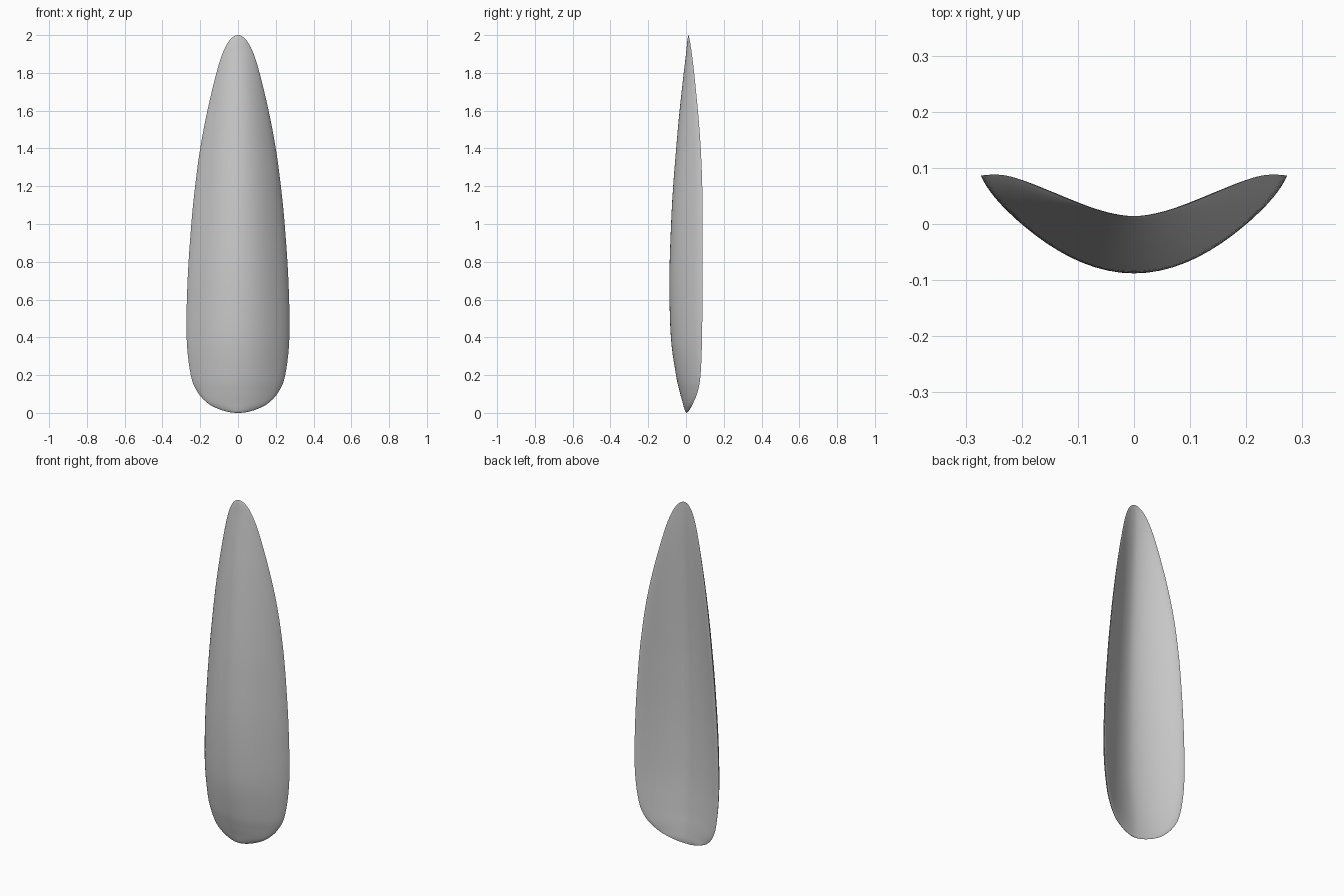
import bpy
import bmesh
import math
from mathutils import Vector

cube = bpy.data.objects.get("Cube")
if cube:
    bpy.data.objects.remove(cube, do_unlink=True)

# Blade stations: height, half width, front ridge y, side edge y, back hollow y
STATIONS = [
    (0, 0, .005, .005, .005),
    (.006, .055, -.003, .011, .007),
    (.025, .113, -.01, .024, .008),
    (.055, .165, -.018, .039, .006),
    (.11, .214, -.033, .061, .001),
    (.2, .25, -.053, .077, -.008),
    (.4, .272, -.08, .085, -.022),
    (.7, .267, -.088, .087, -.028),
    (1, .247, -.079, .088, -.024),
    (1.2, .227, -.068, .086, -.018),
    (1.4, .2, -.052, .078, -.009),
    (1.6, .162, -.034, .063, .001),
    (1.8, .114, -.012, .043, .01),
    (1.9, .083, 0, .031, .013),
    (1.96, .054, .006, .022, .014),
    (1.99, .027, .01, .016, .014),
    (2, 0, .014, .014, .014),
]
STEPS = 5      # rows between stations
HALF = 18      # columns from the ridge to each edge


def beyond_tip(row):
    """Reflect a station across the tip so the outline ends round."""
    z, w, front, edge, back = row
    return (z, -w, back, edge, front)


def smooth_rows(rows):
    """Pass a smooth curve through the stations."""
    rows = [beyond_tip(rows[1]), *rows, beyond_tip(rows[-2])]
    pts = [Vector(r) for r in rows]
    out = []
    for i in range(1, len(pts) - 2):
        a, b, c, d = pts[i - 1:i + 3]
        for k in range(STEPS):
            t = k / STEPS
            out.append(b + (c - a) * (t / 2)
                       + (a * 2 - b * 5 + c * 4 - d) * (t * t / 2)
                       + (b * 3 - a - c * 3 + d) * (t ** 3 / 2))
    out.append(pts[-2])
    return out


def section(row):
    """Closed crescent: bowed front, hollow back with a narrow rolled rim."""
    z, w, front, edge, back = row
    us = [math.sin(math.pi / 2 * i / HALF) for i in range(-HALF, HALF + 1)]
    ring = []
    for u in us:
        bow = .92 * u ** 2 + .08 * u ** 20
        ring.append((u * w, front + (edge - front) * bow, z))
    for u in reversed(us[1:-1]):
        lift = 1.1 * abs(u) ** 1.7 - .1 * u ** 16
        ring.append((u * w, back + (edge - back) * lift, z))
    return ring


# Loft the blade
bm = bmesh.new()
rings = [[bm.verts.new(p) for p in section(r)] for r in smooth_rows(STATIONS)]
for low, high in zip(rings, rings[1:]):
    n = len(low)
    for i in range(n):
        j = (i + 1) % n
        bm.faces.new((low[i], low[j], high[j], high[i]))
bmesh.ops.remove_doubles(bm, verts=bm.verts, dist=.0001)
bmesh.ops.recalc_face_normals(bm, faces=bm.faces)
mesh = bpy.data.meshes.new("curved_blade")
bm.to_mesh(mesh)
bm.free()
blade = bpy.data.objects.new("curved_blade", mesh)
bpy.context.collection.objects.link(blade)

# Plain grey finish
grey = bpy.data.materials.new("plain_grey")
grey.use_nodes = True
colour = (.6, .6, .6, 1)
grey.diffuse_color = colour
grey.node_tree.nodes["Principled BSDF"].inputs["Base Color"].default_value = colour
mesh.materials.append(grey)

bpy.context.view_layer.objects.active = blade
blade.select_set(True)
bpy.ops.object.shade_smooth_by_angle(angle=math.radians(40))
